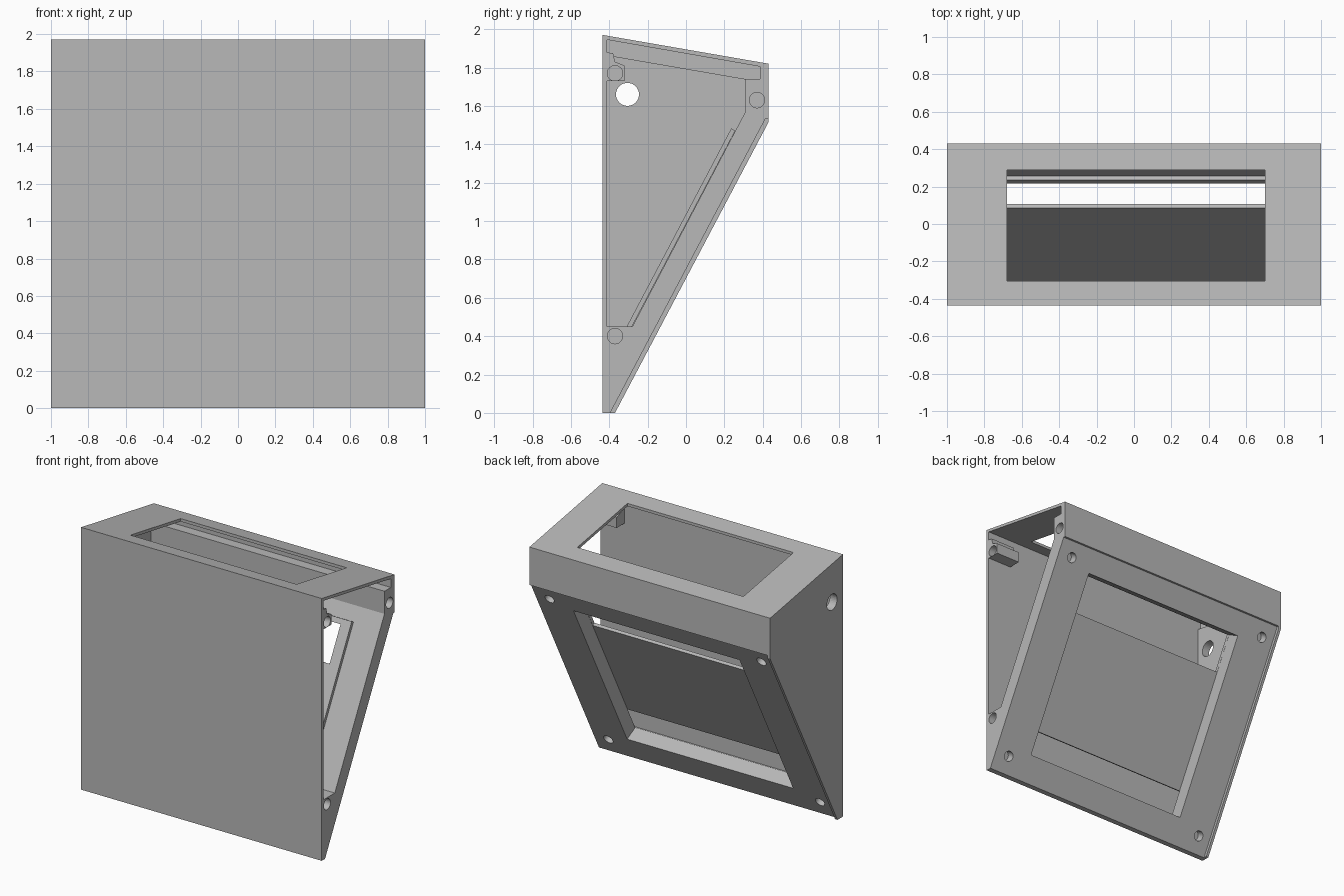
import bpy, bmesh, math
from mathutils import Vector, Matrix

cube = bpy.data.objects.get("Cube")
if cube:
    bpy.data.objects.remove(cube, do_unlink=True)

gray = bpy.data.materials.new("light_gray")
gray.use_nodes = True
gray.diffuse_color = (0.48, 0.48, 0.48, 1)
gray.node_tree.nodes["Principled BSDF"].inputs["Base Color"].default_value = (0.48, 0.48, 0.48, 1)


def finish(bm, name):
    bmesh.ops.recalc_face_normals(bm, faces=bm.faces)
    mesh = bpy.data.meshes.new(name)
    bm.to_mesh(mesh)
    bm.free()
    mesh.materials.append(gray)
    ob = bpy.data.objects.new(name, mesh)
    bpy.context.collection.objects.link(ob)
    return ob


def prism(name, profile, x0, x1):
    """Extrude a (y, z) profile along x."""
    bm = bmesh.new()
    face = bm.faces.new([bm.verts.new((x0, y, z)) for y, z in profile])
    ext = bmesh.ops.extrude_face_region(bm, geom=[face])
    verts = [v for v in ext["geom"] if isinstance(v, bmesh.types.BMVert)]
    bmesh.ops.translate(bm, verts=verts, vec=(x1 - x0, 0, 0))
    return finish(bm, name)


def rod(name, centre, axis, radius, length):
    bm = bmesh.new()
    turn = Vector((0, 0, 1)).rotation_difference(Vector(axis)).to_matrix().to_4x4()
    bmesh.ops.create_cone(bm, cap_ends=True, segments=32, radius1=radius, radius2=radius,
                          depth=length, matrix=Matrix.Translation(centre) @ turn)
    return finish(bm, name)


def boolean(target, tool, operation="DIFFERENCE"):
    mod = target.modifiers.new(operation.lower(), "BOOLEAN")
    mod.operation, mod.solver, mod.object = operation, "EXACT", tool
    bpy.context.view_layer.objects.active = target
    bpy.ops.object.modifier_apply(modifier=mod.name)
    bpy.data.objects.remove(tool, do_unlink=True)


# Slanted back plane: point at height z, moved inward by d
SLOPE = 0.81 / 1.535
TILT = math.atan(SLOPE)
IN = (-math.cos(TILT), math.sin(TILT))


def slant(z, d=0.0):
    return (-0.395 + SLOPE * z + IN[0] * d, z + IN[1] * d)


def slant_bar(name, z0, z1, d0, d1, x0, x1):
    return prism(name, [slant(z0, d0), slant(z1, d0), slant(z1, d1), slant(z0, d1)], x0, x1)


# Wedge-shaped housing with a recessed back
housing = prism("housing", [(-0.435, 0), (-0.395, 0), (0.415, 1.535), (0.43, 1.535),
                            (0.43, 1.82), (-0.435, 1.97)], -0.98, 1)

# Hollow interior, open at the +x end, with a wider channel under the top
boolean(housing, prism("cavity", [(-0.413, 0.225), (-0.398, 0.225), (0.31, 1.57), (0.31, 1.74),
                                  (0.31, 1.78), (-0.413, 1.9)], -0.94, 1.1))
boolean(housing, prism("channel", [(-0.413, 1.865), (0.31, 1.74), (0.385, 1.74),
                                   (0.385, 1.805), (-0.413, 1.945)], -0.965, 1.1))

# Bosses at the open end
boolean(housing, prism("lower_boss", [(-0.425, 0.15), (-0.40, 0.2), (-0.25, 0.45),
                                      (-0.425, 0.45)], 0.82, 1), "UNION")
boolean(housing, prism("upper_boss", [(-0.425, 1.73), (-0.32, 1.73), (-0.32, 1.81), (-0.37, 1.83),
                                      (-0.38, 1.875), (-0.425, 1.88)], 0.8, 1), "UNION")

# Top and back windows
boolean(housing, prism("top_window", [(-0.305, 1.79), (0.29, 1.79), (0.29, 2.1), (-0.305, 2.1)],
                       -0.68, 0.7))
boolean(housing, slant_bar("back_window", 0.178, 1.385, -0.1, 0.115, -0.68, 0.7))

# Blind screw holes in the open end and the back
for y, z in ((-0.37, 1.77), (0.37, 1.63), (-0.37, 0.4)):
    boolean(housing, rod("end_hole", (1, y, z), (1, 0, 0), 0.04, 0.2))
for x in (-0.88, 0.88):
    for z in (0.115, 1.435):
        y, h = slant(z)
        boolean(housing, rod("back_hole", (x, y, h), (0, IN[0], IN[1]), 0.037, 0.12))

# Side lip that stands proud of the recessed back
lip = prism("side_lip", [(-0.435, 0), (-0.37, 0), (0.43, 1.515), (0.43, 1.82),
                         (-0.435, 1.97)], -1, -0.98)

# Cable hole through the closed side
for part in (housing, lip):
    boolean(part, rod("cable_hole", (-0.95, -0.305, 1.66), (1, 0, 0), 0.06, 0.3))

# Inner panel and the frame around the opening above it
D0, D1 = 0.11, 0.134
slant_bar("inner_panel", 0.347, 1.137, D0, D1, -0.78, 0.78)
slant_bar("frame_top", 1.385, 1.42, D0, D1, -0.78, 0.78)
for side, x0, x1 in (("right", -0.78, -0.68), ("left", 0.7, 0.78)):
    slant_bar("frame_" + side, 1.137, 1.385, D0, D1, x0, x1)
